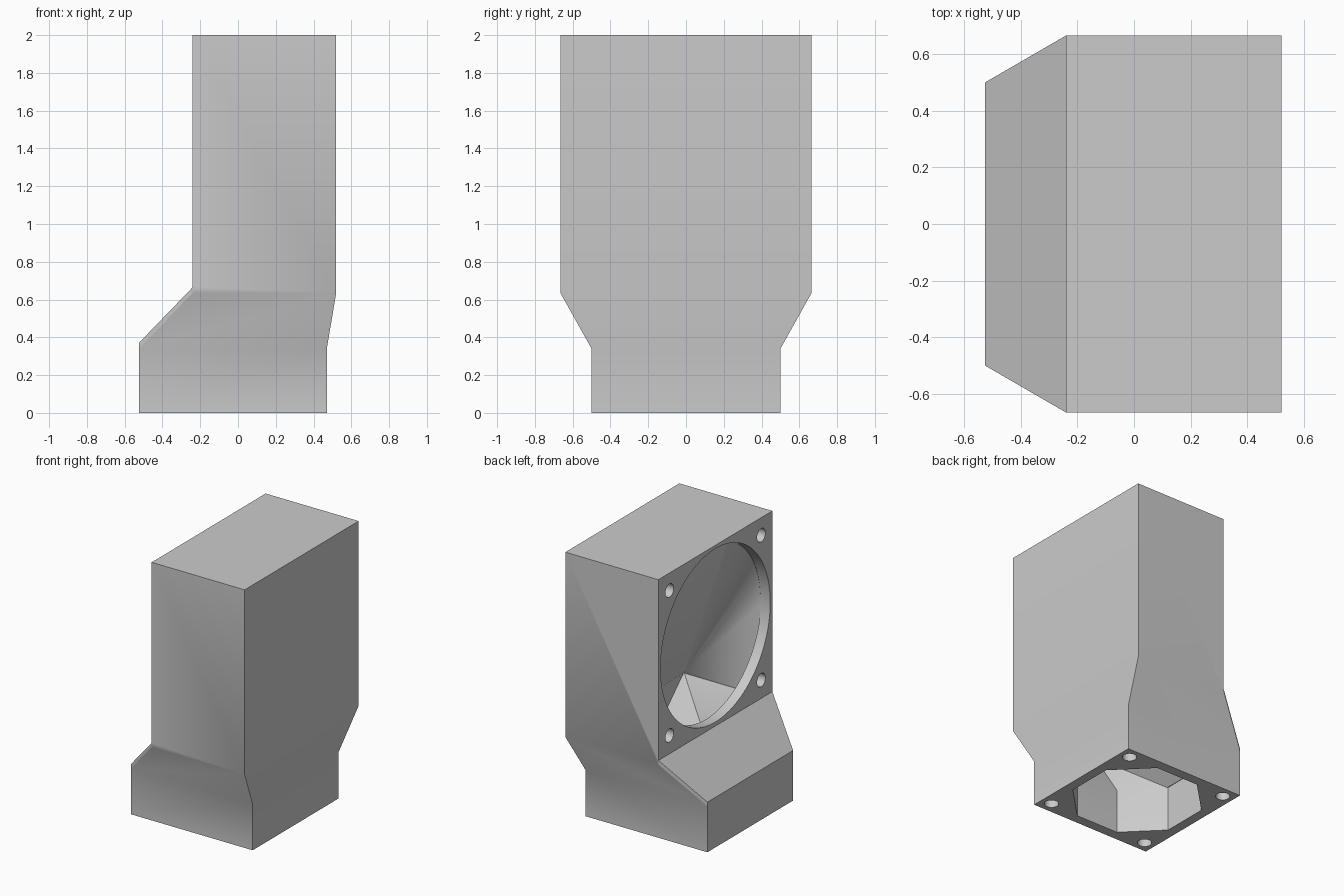
import bpy, bmesh, math
from mathutils import Vector, Matrix

cube = bpy.data.objects.get("Cube")
if cube:
    bpy.data.objects.remove(cube, do_unlink=True)

LEFT, RIGHT, TOP = -0.24, 0.52, 2.0        # upper box
BASE_L, BASE_R, BASE_W = -0.525, 0.47, 0.5  # lower socket
WIDE = 0.665
BASE_X = (BASE_L + BASE_R) / 2
FAN_Z = 1.335
RIM_X = LEFT + 0.08


def to_object(bm, name):
    bmesh.ops.recalc_face_normals(bm, faces=bm.faces[:])
    mesh = bpy.data.meshes.new(name)
    bm.to_mesh(mesh)
    bm.free()
    ob = bpy.data.objects.new(name, mesh)
    bpy.context.collection.objects.link(ob)
    return ob


def hull(name, points):
    bm = bmesh.new()
    verts = [bm.verts.new(p) for p in points]
    bmesh.ops.convex_hull(bm, input=verts)
    bmesh.ops.dissolve_limit(bm, angle_limit=0.002, verts=bm.verts[:], edges=bm.edges[:])
    return to_object(bm, name)


def octagon(z, radius=0.46):
    angles = [math.pi / 8 + i * math.pi / 4 for i in range(8)]
    return [(BASE_X + radius * math.cos(a), radius * math.sin(a), z) for a in angles]


def circle(x, radius=0.64, count=96):
    angles = [i * math.tau / count for i in range(count)]
    return [(x, radius * math.cos(a), FAN_Z + radius * math.sin(a)) for a in angles]


def rectangle(z):
    return [(x, y, z) for x in (RIM_X, 0.44) for y in (-0.605, 0.605)]


def cut(target, cutter):
    mod = target.modifiers.new("cut", 'BOOLEAN')
    mod.operation = 'DIFFERENCE'
    mod.solver = 'EXACT'
    mod.object = cutter
    bpy.context.view_layer.objects.active = target
    bpy.ops.object.modifier_apply(modifier=mod.name)
    bpy.data.objects.remove(cutter, do_unlink=True)


# Outer shell: one outline per side, narrower at the socket
outline = [
    (BASE_L, BASE_W, 0), (BASE_R, BASE_W, 0), (BASE_R, BASE_W, 0.34),
    (RIGHT, WIDE, 0.635), (RIGHT, WIDE, TOP), (LEFT, WIDE, TOP),
    (LEFT, WIDE, 0.665), (LEFT, WIDE, 0.635),
    (BASE_L, BASE_W, 0.34), (BASE_L, BASE_W, 0.37),
]
bm = bmesh.new()
sides = [[bm.verts.new((x, s * y, z)) for x, y, z in outline] for s in (-1, 1)]
for v in sides:
    for face in ((0, 1, 2, 8), (8, 2, 3, 7), (7, 3, 4, 5, 6), (8, 7, 6, 9)):
        bm.faces.new([v[i] for i in face])
a, b = sides
for path in ((0, 1), (1, 2), (2, 3), (3, 4), (4, 5), (5, 6), (6, 9), (9, 8, 0)):
    bm.faces.new([a[i] for i in path] + [b[i] for i in reversed(path)])
duct = to_object(bm, "duct_body")

# Hollow passage: round inlet, tapered chamber, funnel, eight-sided outlet
cut(duct, hull("chamber_cutter", rectangle(0.645) + circle(RIM_X - 0.004)))
cut(duct, hull("inlet_cutter", circle(LEFT - 0.1) + circle(RIM_X)))
cut(duct, hull("funnel_cutter", octagon(0.331) + rectangle(0.65)))
cut(duct, hull("outlet_cutter", octagon(-0.1) + octagon(0.335)))

# Screw holes at the corners of both openings
bm = bmesh.new()
for sx in (-1, 1):
    for sy in (-1, 1):
        low = Matrix.Translation((BASE_X + 0.415 * sx, 0.415 * sy, 0.05))
        high = Matrix.Translation((LEFT + 0.05, 0.535 * sy, FAN_Z + 0.535 * sx))
        for m in (low, high @ Matrix.Rotation(math.pi / 2, 4, 'Y')):
            bmesh.ops.create_cone(bm, cap_ends=True, segments=32, radius1=0.049,
                                  radius2=0.049, depth=0.3, matrix=m)
cut(duct, to_object(bm, "screw_hole_cutter"))

# Plain grey finish
grey = bpy.data.materials.new("plain_grey")
grey.use_nodes = True
color = (0.6, 0.6, 0.6, 1.0)
grey.diffuse_color = color
grey.node_tree.nodes["Principled BSDF"].inputs["Base Color"].default_value = color
duct.data.materials.clear()
duct.data.materials.append(grey)

bpy.ops.object.select_all(action='DESELECT')
duct.select_set(True)
bpy.context.view_layer.objects.active = duct
bpy.ops.object.shade_smooth_by_angle(angle=math.radians(30))
